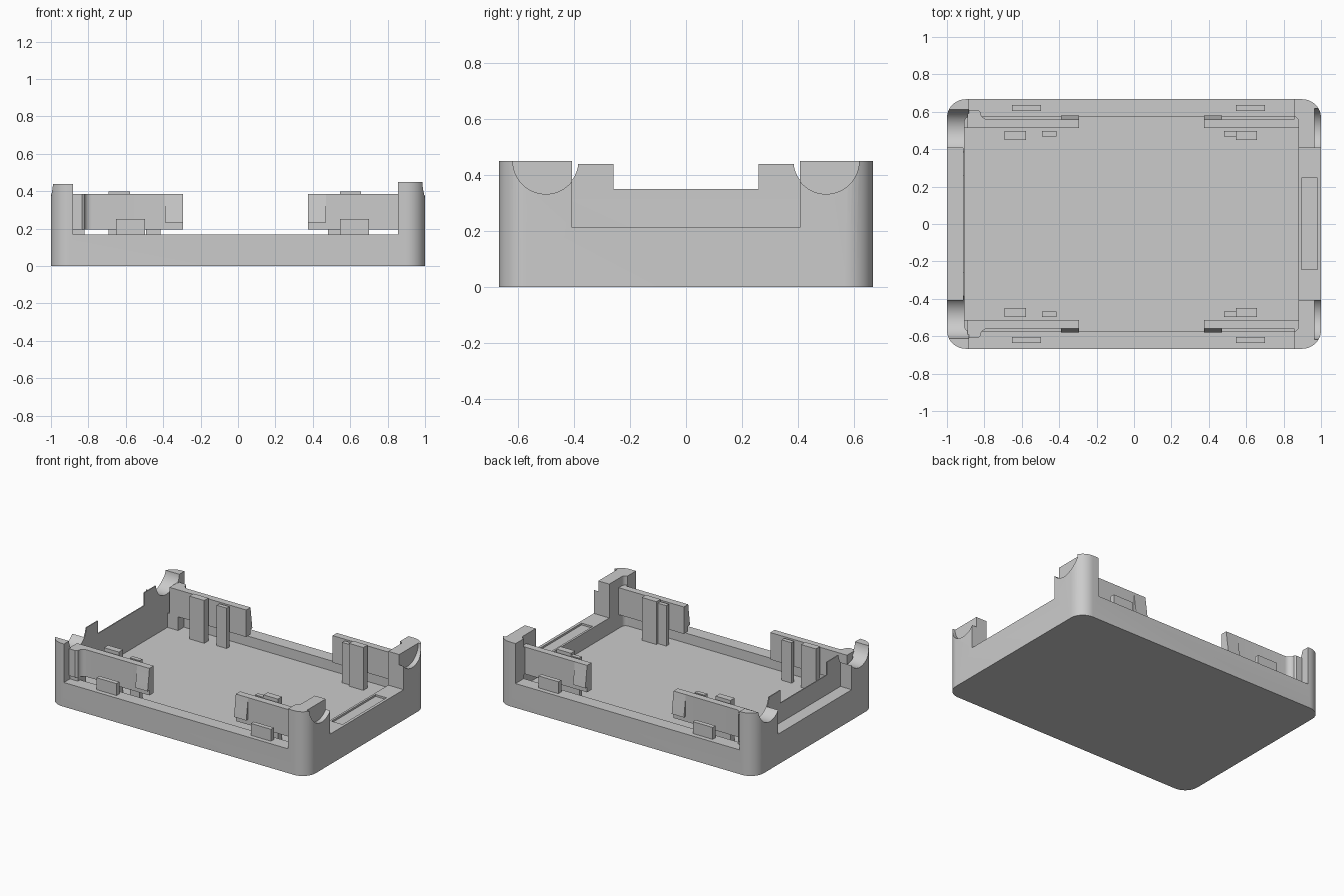
import bpy, bmesh, math
from mathutils import Vector

cube = bpy.data.objects.get("Cube")
if cube:
    bpy.data.objects.remove(cube, do_unlink=True)

grey = bpy.data.materials.new("plain grey plastic")
grey.use_nodes = True
grey.diffuse_color = (0.6, 0.6, 0.6, 1)
grey.node_tree.nodes["Principled BSDF"].inputs["Base Color"].default_value = (0.6, 0.6, 0.6, 1)

FLOOR = 0.1


def prism(name, outline, start, depth):
    """Extrude a closed 3D outline along a vector."""
    bm = bmesh.new()
    verts = [bm.verts.new(Vector(p) + Vector(start)) for p in outline]
    face = bm.faces.new(verts)
    ext = bmesh.ops.extrude_face_region(bm, geom=[face])
    moved = [g for g in ext["geom"] if isinstance(g, bmesh.types.BMVert)]
    bmesh.ops.translate(bm, verts=moved, vec=depth)
    bmesh.ops.recalc_face_normals(bm, faces=bm.faces)
    mesh = bpy.data.meshes.new(name)
    bm.to_mesh(mesh)
    bm.free()
    mesh.materials.append(grey)
    obj = bpy.data.objects.new(name, mesh)
    bpy.context.collection.objects.link(obj)
    return obj


def plate(name, points, z0, z1):
    return prism(name, [(x, y, 0) for x, y in points], (0, 0, z0), (0, 0, z1 - z0))


def box(name, x0, x1, y0, y1, z0, z1):
    return plate(name, [(x0, y0), (x1, y0), (x1, y1), (x0, y1)], z0, z1)


def rounded(x0, x1, y0, y1, r, steps=12):
    pts = []
    corners = [(x1 - r, y1 - r), (x0 + r, y1 - r), (x0 + r, y0 + r), (x1 - r, y0 + r)]
    for i, (cx, cy) in enumerate(corners):
        for k in range(steps + 1):
            a = math.pi / 2 * (i + k / steps)
            pts.append((cx + r * math.cos(a), cy + r * math.sin(a)))
    return pts


def bore(x0, x1, y, r):
    ring = [(0, r * math.cos(a), r * math.sin(a))
            for a in (math.tau * k / 64 for k in range(64))]
    return prism("bore_cutter", ring, (x0, y, 0.45), (x1 - x0, 0, 0))


def activate(obj):
    bpy.ops.object.select_all(action='DESELECT')
    obj.select_set(True)
    bpy.context.view_layer.objects.active = obj


def smooth(obj):
    activate(obj)
    bpy.ops.object.shade_smooth_by_angle(angle=math.radians(32))


def cut(target, cutter):
    mod = target.modifiers.new("cut", 'BOOLEAN')
    mod.operation, mod.solver, mod.object = 'DIFFERENCE', 'EXACT', cutter
    activate(target)
    bpy.ops.object.modifier_apply(modifier=mod.name)
    bpy.data.objects.remove(cutter, do_unlink=True)


# Tray body: rounded block, hollowed, then notched on every side
tray = plate("tray_body", rounded(-1, 1, -0.667, 0.667, 0.1), 0, 0.45)
cutters = [
    plate("cavity", rounded(-0.906, 0.88, -0.575, 0.575, 0.03, 6), FLOOR, 0.6),
    box("side_opening", -0.883, 0.855, -0.8, 0.8, 0.17, 0.6),
    box("left_notch", 0.8, 1.1, -0.407, 0.407, 0.213, 0.6),
    box("right_ledge", -1.1, -0.913, -0.407, 0.407, 0.213, 0.6),
    box("right_top_trim", -1.1, -0.8, -0.8, 0.8, 0.44, 0.6),
    box("right_lip_trim", -1.1, -0.8, -0.258, 0.258, 0.35, 0.6),
    box("slot", 0.895, 0.98, -0.243, 0.245, 0.2, 0.6),
]
for s in (-1, 1):
    cutters += [bore(-1.1, -0.8, s * 0.498, 0.114), bore(0.965, 1.1, s * 0.5, 0.118)]
for c in cutters:
    cut(tray, c)
smooth(tray)

# Spring clips, hooks, posts and stops, the same on front and back
flare = [(-0.822 + 0.04 * (1 - math.cos(a)), 0.6 - 0.04 * math.sin(a))
         for a in (math.pi / 2 * k / 6 for k in range(7))]
right_clip = [(-0.89, 0.512), (-0.295, 0.512), (-0.295, 0.56)] + flare[::-1] + [(-0.835, 0.61), (-0.89, 0.61)]
left_clip = [(0.375, 0.512), (0.885, 0.512), (0.885, 0.585), (0.856, 0.585), (0.856, 0.56), (0.375, 0.56)]
hook = [(0.55, 0.232), (0.58, 0.232), (0.576, 0.265), (0.571, 0.3), (0.566, 0.335), (0.56, 0.383), (0.55, 0.383)]

for side, s in (("front", -1), ("back", 1)):
    for name, pts in (("right", right_clip), ("left", left_clip)):
        smooth(plate(f"{side}_{name}_clip", [(x, s * y) for x, y in pts], 0.196, 0.385))
    box(f"{side}_clip_column", -0.907, -0.822, s * 0.512, s * 0.6, FLOOR - 0.01, 0.2)
    for name, x in (("right", -0.39), ("left", 0.375)):
        smooth(prism(f"{side}_{name}_hook", [(0, s * y, z) for y, z in hook], (x, 0, 0), (0.095, 0, 0)))
    for name, x0, x1 in (("right", -0.692, -0.577), ("left", 0.545, 0.657)):
        box(f"{side}_{name}_wide_post", x0, x1, s * 0.45, s * 0.496, FLOOR - 0.01, 0.4)
    for name, x0, x1 in (("right", -0.492, -0.415), ("left", 0.48, 0.547)):
        box(f"{side}_{name}_thin_post", x0, x1, s * 0.467, s * 0.496, FLOOR - 0.01, 0.383)
    for name, x0, x1 in (("right", -0.652, -0.497), ("left", 0.545, 0.7)):
        box(f"{side}_{name}_outer_stop", x0, x1, s * 0.603, s * 0.635, 0.16, 0.253)
